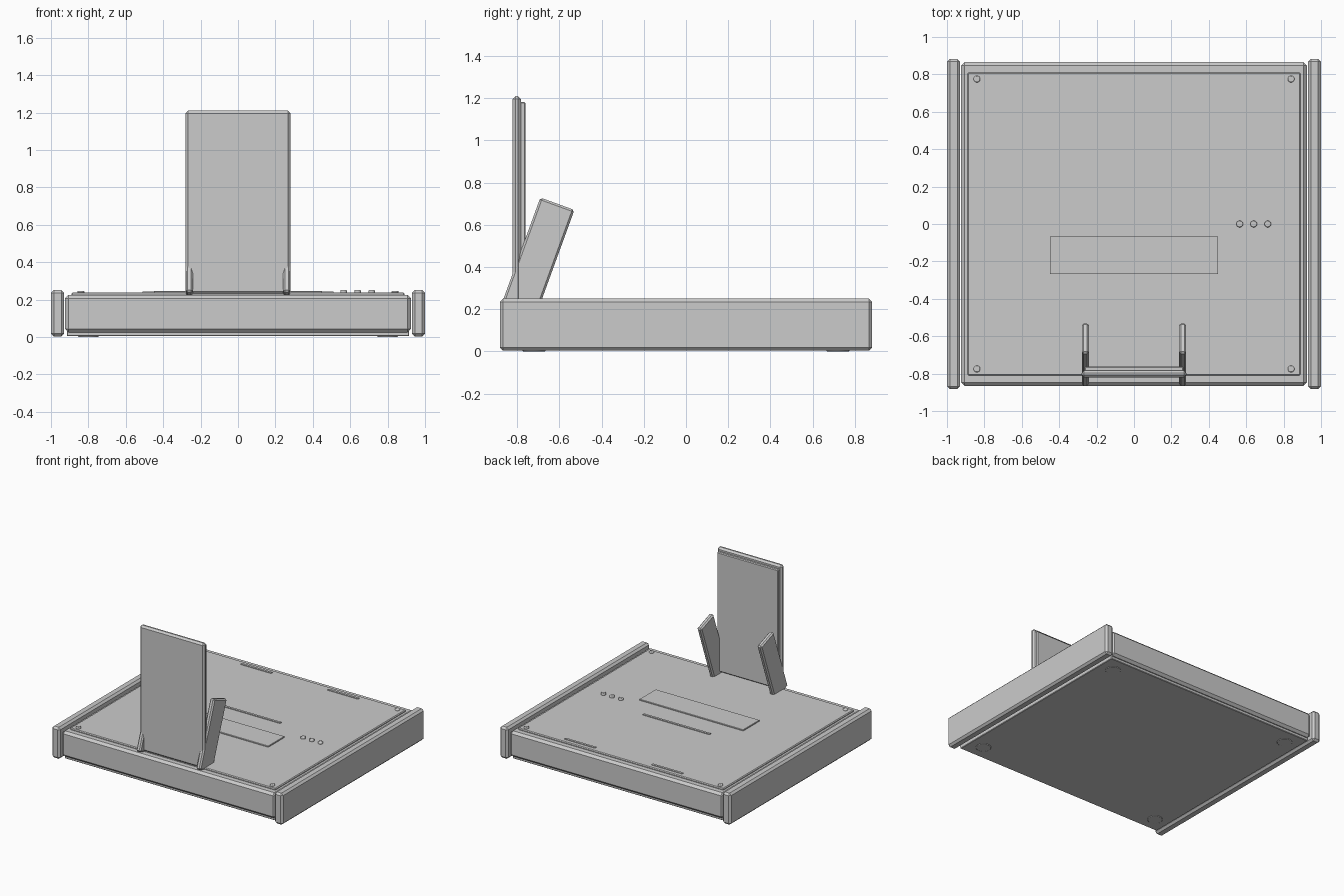
import bpy, bmesh, math
from mathutils import Matrix

if "Cube" in bpy.data.objects:
    bpy.data.objects.remove(bpy.data.objects["Cube"])

grey = bpy.data.materials.new("plain_grey")
grey.diffuse_color = (0.6, 0.6, 0.6, 1)
grey.use_nodes = True
grey.node_tree.nodes["Principled BSDF"].inputs["Base Color"].default_value = grey.diffuse_color


def finish(bm, name, smooth=False):
    mesh = bpy.data.meshes.new(name)
    bm.normal_update()
    for f in bm.faces:
        f.smooth = smooth and len(f.verts) <= 4
    bm.to_mesh(mesh)
    bm.free()
    mesh.materials.append(grey)
    obj = bpy.data.objects.new(name, mesh)
    bpy.context.collection.objects.link(obj)
    return obj


def box(name, x, y, z, chamfer=0.0, tilt=0.0):
    """Chamfered box from (min, max) ranges, optionally tilted about x."""
    bm = bmesh.new()
    bmesh.ops.create_cube(bm, size=1)
    size = [r[1] - r[0] for r in (x, y, z)]
    bmesh.ops.scale(bm, vec=size, verts=bm.verts)
    if chamfer:
        bmesh.ops.bevel(bm, geom=bm.edges[:], offset=chamfer, segments=1,
                        affect='EDGES', profile=0.5)
    bmesh.ops.rotate(bm, cent=(0, 0, 0), verts=bm.verts,
                     matrix=Matrix.Rotation(tilt, 3, 'X'))
    bmesh.ops.translate(bm, vec=[sum(r) / 2 for r in (x, y, z)], verts=bm.verts)
    return finish(bm, name)


def disc(name, x, y, z0, z1, radius, rim):
    """Short round button with a rounded rim."""
    bm = bmesh.new()
    bmesh.ops.create_cone(bm, cap_ends=True, segments=24, radius1=radius,
                          radius2=radius, depth=z1 - z0)
    caps = [e for e in bm.edges if abs(e.verts[0].co.z - e.verts[1].co.z) < 1e-6]
    bmesh.ops.bevel(bm, geom=caps, offset=rim, segments=2, affect='EDGES', profile=0.5)
    bmesh.ops.translate(bm, vec=(x, y, (z0 + z1) / 2), verts=bm.verts)
    return finish(bm, name, True)


# Base: main case, bottom panel and raised deck
box("case", (-0.925, 0.925), (-0.865, 0.865), (0.025, 0.225), 0.018)
box("bottom_panel", (-0.915, 0.915), (-0.84, 0.84), (0.004, 0.04), 0.004)
box("deck", (-0.89, 0.89), (-0.81, 0.81), (0.21, 0.237), 0.006)

# Deck details: label plate, thin bar, rear slots
box("label_plate", (-0.45, 0.45), (-0.268, -0.066), (0.23, 0.246), 0.002)
box("thin_bar", (-0.29, 0.29), (0.106, 0.124), (0.23, 0.243))

for side, s in (("left", -1), ("right", 1)):
    # Side rails
    box(side + "_rail", sorted((s * 0.93, s)), (-0.883, 0.883), (0.003, 0.25), 0.015)
    # Rear slots
    box(side + "_slot", sorted((s * 0.245, s * 0.51)), (0.758, 0.776), (0.23, 0.242))
    # Tilted brackets that hold the upright panel
    top_y, top_z, length, lean = -0.61, 0.70, 0.52, math.radians(20)
    cy = top_y - math.sin(lean) * length / 2
    cz = top_z - math.cos(lean) * length / 2
    box(side + "_bracket", (s * 0.26 - 0.019, s * 0.26 + 0.019),
        (cy - 0.086, cy + 0.086), (cz - length / 2, cz + length / 2), 0.01, -lean)
    for end, e in (("front", -1), ("back", 1)):
        # Corner screws and feet
        disc(f"{side}_{end}_screw", s * 0.84, e * 0.775, 0.23, 0.247, 0.018, 0.005)
        disc(f"{side}_{end}_foot", s * 0.8, e * 0.72, 0.0, 0.02, 0.055, 0.004)

# Row of buttons
for i in range(3):
    disc(f"button_{i + 1}", 0.565 + 0.075 * i, 0, 0.23, 0.251, 0.018, 0.005)

# Upright panel with its rear pad
box("upright_panel", (-0.28, 0.28), (-0.822, -0.782), (0.23, 1.21), 0.014)
box("upright_pad", (-0.265, 0.265), (-0.79, -0.761), (0.25, 1.183), 0.006)
